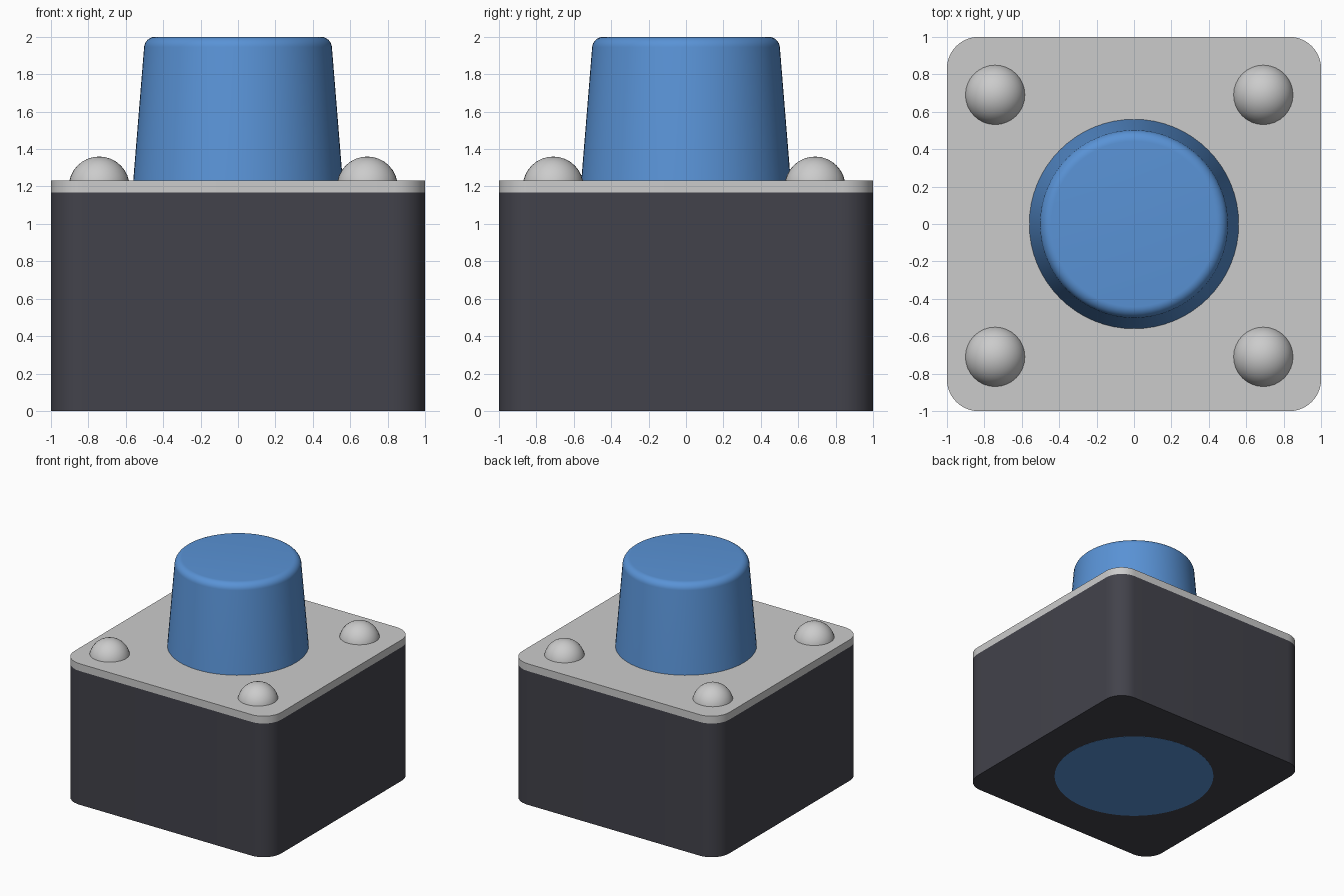
import bpy, bmesh
from math import sin, cos, pi, radians

if "Cube" in bpy.data.objects:
    bpy.data.objects.remove(bpy.data.objects["Cube"])


def make_object(name, bm, color=None):
    bmesh.ops.recalc_face_normals(bm, faces=bm.faces)
    mesh = bpy.data.meshes.new(name)
    bm.to_mesh(mesh)
    bm.free()
    obj = bpy.data.objects.new(name, mesh)
    bpy.context.collection.objects.link(obj)
    if color:
        mat = bpy.data.materials.new(name + "_colour")
        mat.diffuse_color = (*color, 1)
        mat.use_nodes = True
        mat.node_tree.nodes["Principled BSDF"].inputs["Base Color"].default_value = mat.diffuse_color
        mesh.materials.append(mat)
    bpy.ops.object.select_all(action='DESELECT')
    obj.select_set(True)
    bpy.context.view_layer.objects.active = obj
    bpy.ops.object.shade_smooth_by_angle(angle=radians(35))
    return obj


def rounded_slab(name, z0, z1, radius, color=None, steps=10):
    """Square slab, 2 x 2, with rounded vertical edges."""
    bm = bmesh.new()
    c = 1 - radius
    ring = []
    for q, (sx, sy) in enumerate([(1, 1), (-1, 1), (-1, -1), (1, -1)]):
        for i in range(steps + 1):
            a = (q + i / steps) * pi / 2
            ring.append(bm.verts.new((sx * c + radius * cos(a), sy * c + radius * sin(a), z0)))
    face = bm.faces.new(ring)
    ext = bmesh.ops.extrude_face_region(bm, geom=[face], use_keep_orig=True)
    top = [v for v in ext["geom"] if isinstance(v, bmesh.types.BMVert)]
    bmesh.ops.translate(bm, verts=top, vec=(0, 0, z1 - z0))
    return make_object(name, bm, color)


def lathe(name, profile, color=None, segments=64):
    """Revolve an (r, z) profile around z and cap both ends."""
    bm = bmesh.new()
    rings = [[bm.verts.new((r * cos(2 * pi * i / segments), r * sin(2 * pi * i / segments), z))
              for i in range(segments)] for r, z in profile]
    for lo, hi in zip(rings, rings[1:]):
        for i in range(segments):
            j = (i + 1) % segments
            bm.faces.new((lo[i], lo[j], hi[j], hi[i]))
    bm.faces.new(rings[0][::-1])
    bm.faces.new(rings[-1])
    return make_object(name, bm, color)


# Dark housing and the light cover plate on it
rounded_slab("housing", 0.001, 1.168, 0.17, (0.055, 0.055, 0.07))
rounded_slab("cover_plate", 1.168, 1.232, 0.17)

# Tapered push button, reaching down through the housing, rounded top rim
fillet = 0.06
profile = [(0.66, 0.0)]
for i in range(9):
    a = radians(5) + radians(85) * i / 8
    profile.append((0.442 + fillet * cos(a), 2 - fillet + fillet * sin(a)))
lathe("button", profile, (0.1, 0.29, 0.67))

# Four domed screw heads, slightly off centre as a group
for side_x, x in (("left", -0.742), ("right", 0.691)):
    for side_y, y in (("front", -0.71), ("back", 0.69)):
        bm = bmesh.new()
        bmesh.ops.create_uvsphere(bm, u_segments=32, v_segments=16, radius=0.163)
        screw = make_object(f"screw_{side_y}_{side_x}", bm)
        screw.location = (x, y, 1.197)
